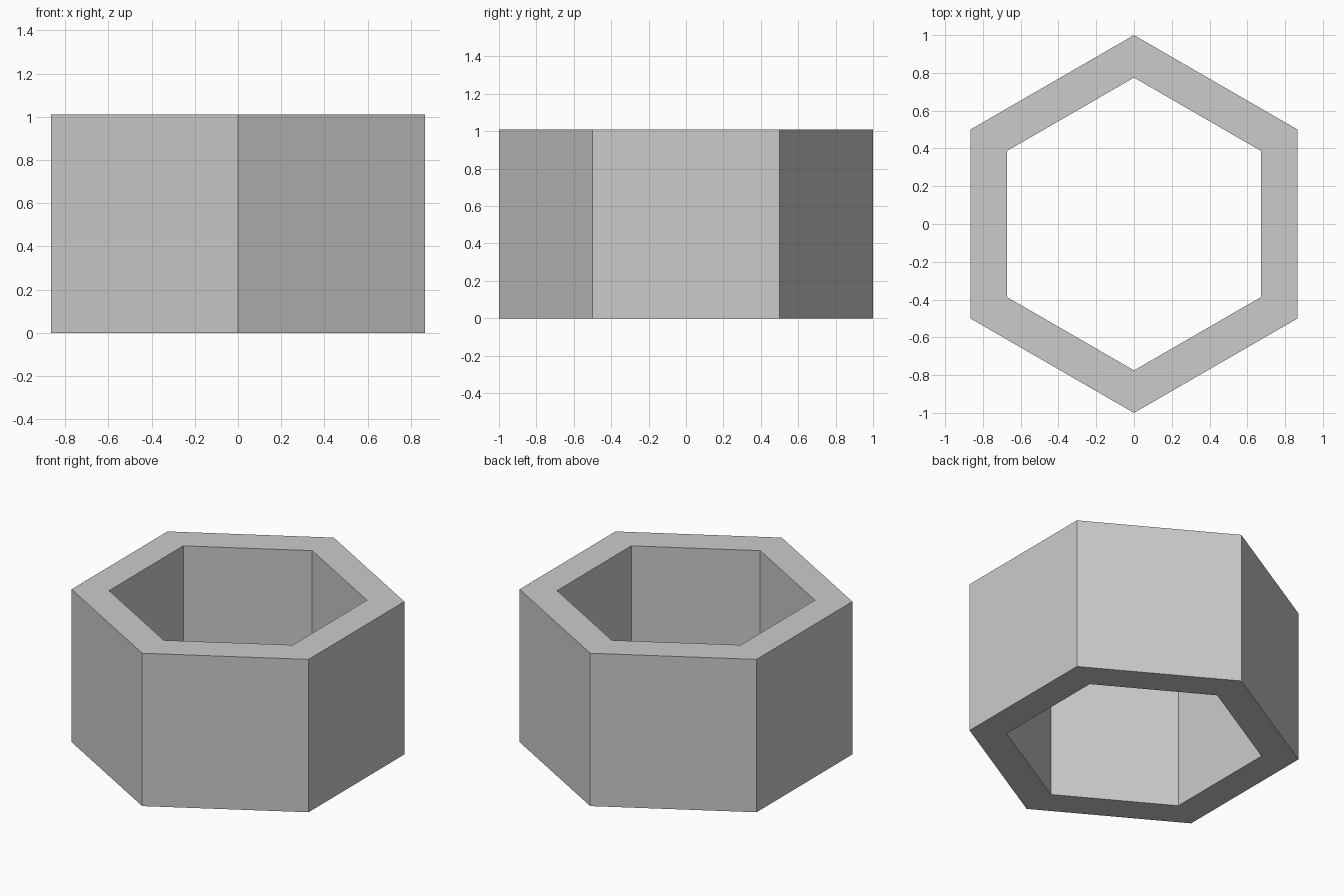
import bpy, bmesh
from math import cos, sin, pi

if "Cube" in bpy.data.objects:
    bpy.data.objects.remove(bpy.data.objects["Cube"])

SIDES, OUTER, INNER, HEIGHT = 6, 1.0, 0.775, 1.01

bm = bmesh.new()


def ring(radius, z):
    """Hexagon of vertices with points on the y axis."""
    angles = [pi / 2 + 2 * pi * i / SIDES for i in range(SIDES)]
    return [bm.verts.new((radius * cos(a), radius * sin(a), z)) for a in angles]


# Rectangular wall section, carried around the hexagon
section = [(OUTER, 0), (OUTER, HEIGHT), (INNER, HEIGHT), (INNER, 0)]
rings = [ring(r, z) for r, z in section]
for a, b in zip(rings, rings[1:] + rings[:1]):
    for i in range(SIDES):
        j = (i + 1) % SIDES
        bm.faces.new((a[i], a[j], b[j], b[i]))
bmesh.ops.recalc_face_normals(bm, faces=bm.faces)

# Hollow hexagonal sleeve, open at both ends
mesh = bpy.data.meshes.new("hex_sleeve")
bm.to_mesh(mesh)
bm.free()
sleeve = bpy.data.objects.new("hex_sleeve", mesh)
bpy.context.collection.objects.link(sleeve)
